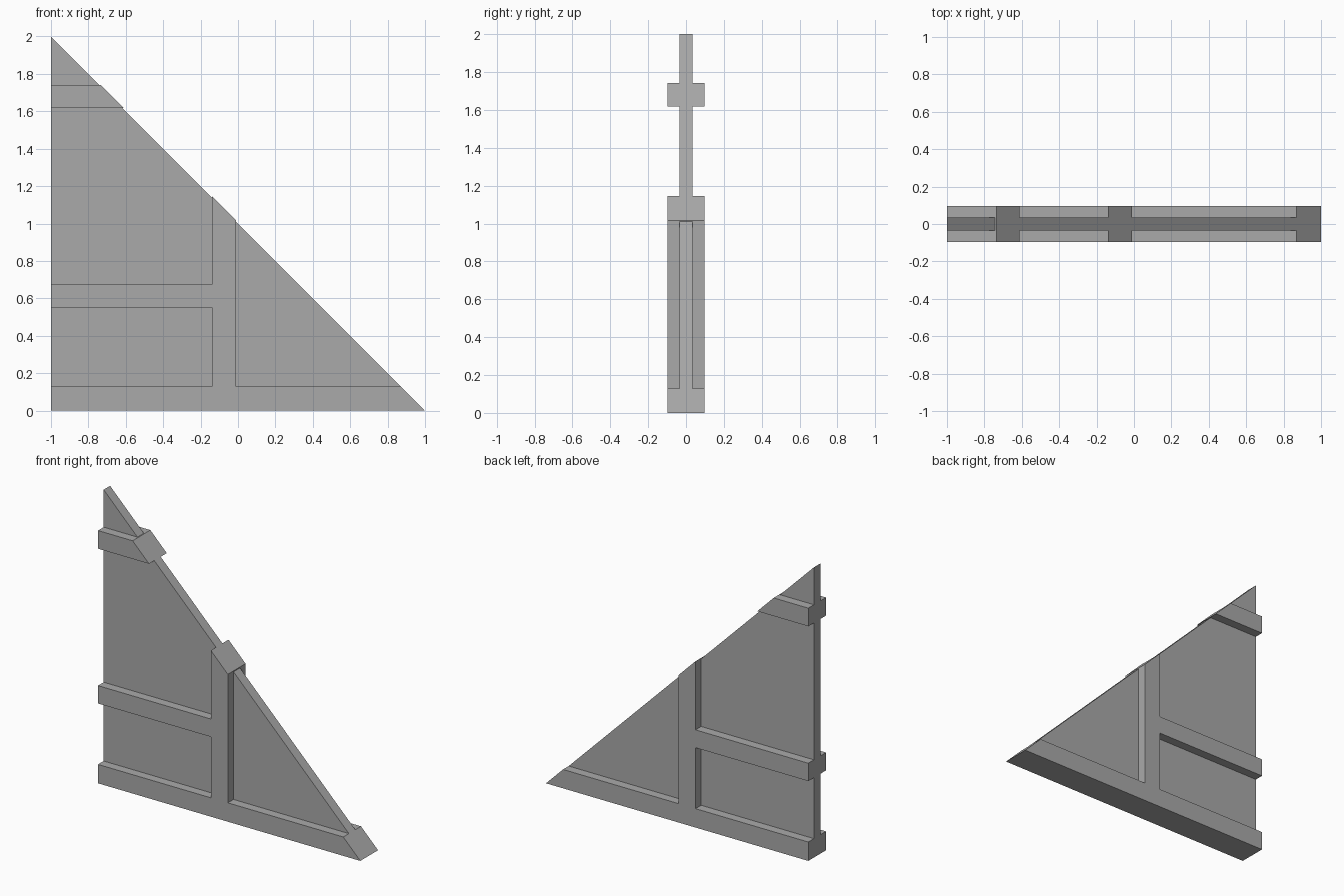
import bpy
import bmesh

cube = bpy.data.objects.get("Cube")
if cube:
    bpy.data.objects.remove(cube, do_unlink=True)

# Single plain grey
grey = bpy.data.materials.new("plain_grey")
grey.use_nodes = True
COLOUR = (0.4, 0.4, 0.4, 1)
grey.diffuse_color = COLOUR
grey.node_tree.nodes["Principled BSDF"].inputs["Base Color"].default_value = COLOUR


def slab(name, profile, depth):
    """Extrude an x-z outline along y, centred on y = 0."""
    bm = bmesh.new()
    face = bm.faces.new([bm.verts.new((x, -depth / 2, z)) for x, z in profile])
    ext = bmesh.ops.extrude_face_region(bm, geom=[face])
    moved = [v for v in ext["geom"] if isinstance(v, bmesh.types.BMVert)]
    bmesh.ops.translate(bm, verts=moved, vec=(0, depth, 0))
    bmesh.ops.recalc_face_normals(bm, faces=bm.faces)
    mesh = bpy.data.meshes.new(name)
    bm.to_mesh(mesh)
    bm.free()
    mesh.materials.append(grey)
    obj = bpy.data.objects.new(name, mesh)
    bpy.context.collection.objects.link(obj)
    return obj


PANEL, BEAM = 0.07, 0.193   # thicknesses
LEFT, RIGHT = -1, 1
POST_L, POST_R = -0.14, -0.01
BASE = 0.13                 # top of the bottom rail
MID_LOW, MID_HIGH = 0.55, 0.673
TOP_LOW, TOP_HIGH = 1.617, 1.742


def slope(x):
    """Height of the sloping edge at x."""
    return 1 - x


# Thin triangular wall
slab("wall_panel", [(LEFT, 0), (RIGHT, 0), (LEFT, slope(LEFT))], PANEL)

# Bottom rail, post and middle rail joined as one timber frame
PROUD = 0.006
slab("timber_frame", [
    (LEFT, 0), (RIGHT, 0), (slope(BASE), BASE), (POST_R, BASE),
    (POST_R, slope(POST_R) + PROUD), (POST_L, slope(POST_L) + PROUD),
    (POST_L, MID_HIGH), (LEFT, MID_HIGH), (LEFT, MID_LOW), (POST_L, MID_LOW),
    (POST_L, BASE), (LEFT, BASE)], BEAM)

# Short rail near the peak, cut along the slope
slab("top_rail", [(LEFT, TOP_LOW), (slope(TOP_LOW) + PROUD, TOP_LOW),
                  (slope(TOP_HIGH) + PROUD, TOP_HIGH), (LEFT, TOP_HIGH)], BEAM)
